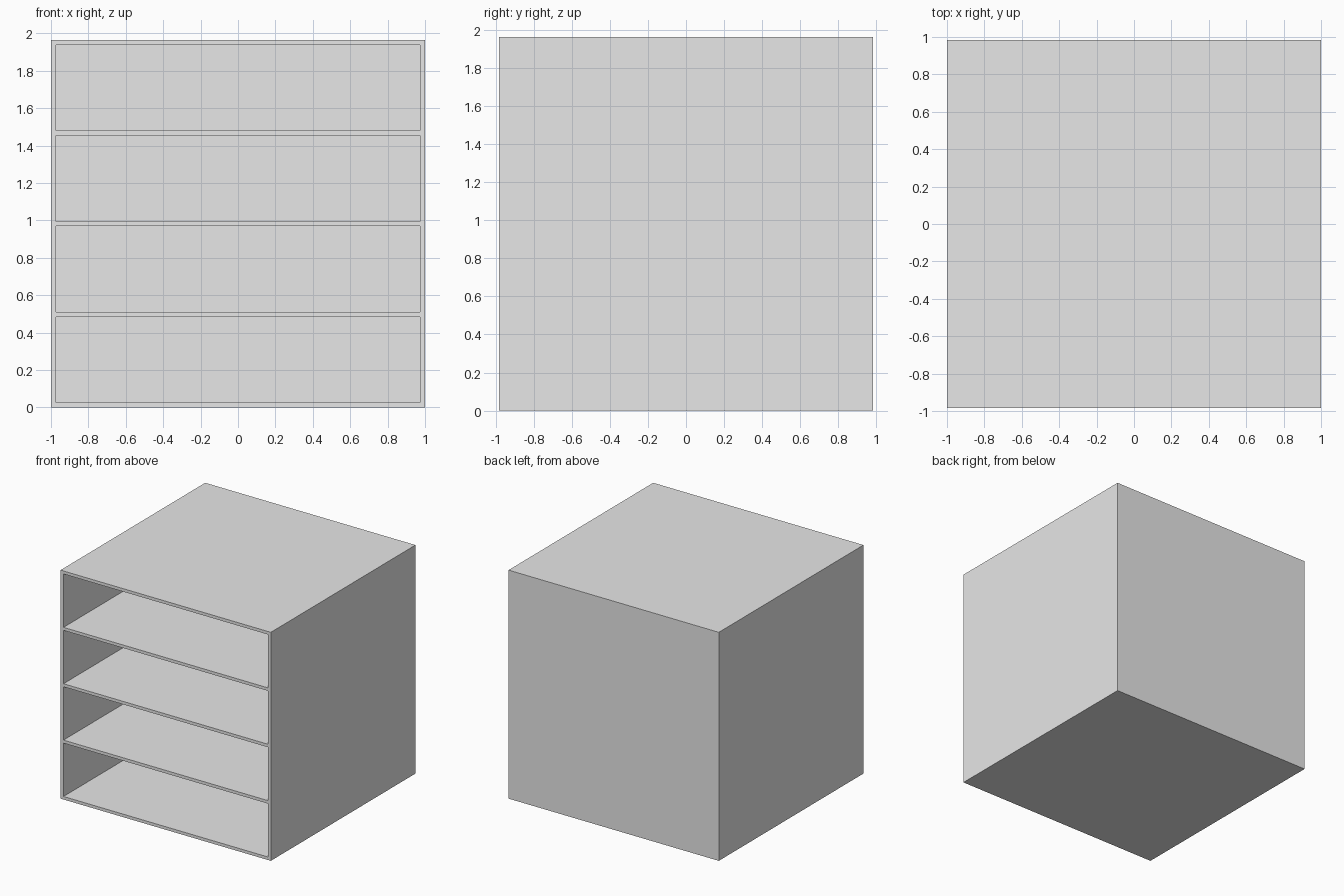
import bpy

# Remove the default cube
cube = bpy.data.objects.get("Cube")
if cube:
    bpy.data.objects.remove(cube, do_unlink=True)

# Overall size, board thickness and number of compartments
WIDTH, DEPTH, HEIGHT = 2.0, 1.965, 1.965
SIDE, BOARD, BAYS = 0.028, 0.026, 4
FRONT = -DEPTH / 2

grey = bpy.data.materials.new("plain grey")
grey.use_nodes = True
colour = (0.8, 0.8, 0.8, 1)
grey.diffuse_color = colour
grey.node_tree.nodes["Principled BSDF"].inputs["Base Color"].default_value = colour


def box(name, low, high):
    """Axis-aligned box between two corners."""
    centre = [(a + b) / 2 for a, b in zip(low, high)]
    bpy.ops.mesh.primitive_cube_add(size=1, location=centre)
    obj = bpy.context.object
    obj.name = name
    obj.scale = [b - a for a, b in zip(low, high)]
    bpy.ops.object.transform_apply(location=False, rotation=False, scale=True)
    obj.data.materials.append(grey)
    return obj


# Cabinet body
cabinet = box("cabinet", (-WIDTH / 2, FRONT, 0), (WIDTH / 2, -FRONT, HEIGHT))

# Hollow out the compartments, leaving shelves, sides and a back panel
pitch = (HEIGHT - BOARD) / BAYS
for i in range(BAYS):
    floor = BOARD + i * pitch
    cutter = box(f"compartment_cutter_{i + 1}",
                 (-WIDTH / 2 + SIDE, FRONT - 0.1, floor),
                 (WIDTH / 2 - SIDE, -FRONT - BOARD, floor + pitch - BOARD))
    cutter.hide_render = True
    cutter.hide_set(True)
    cut = cabinet.modifiers.new(f"compartment_{i + 1}", "BOOLEAN")
    cut.operation = "DIFFERENCE"
    cut.solver = "EXACT"
    cut.object = cutter
